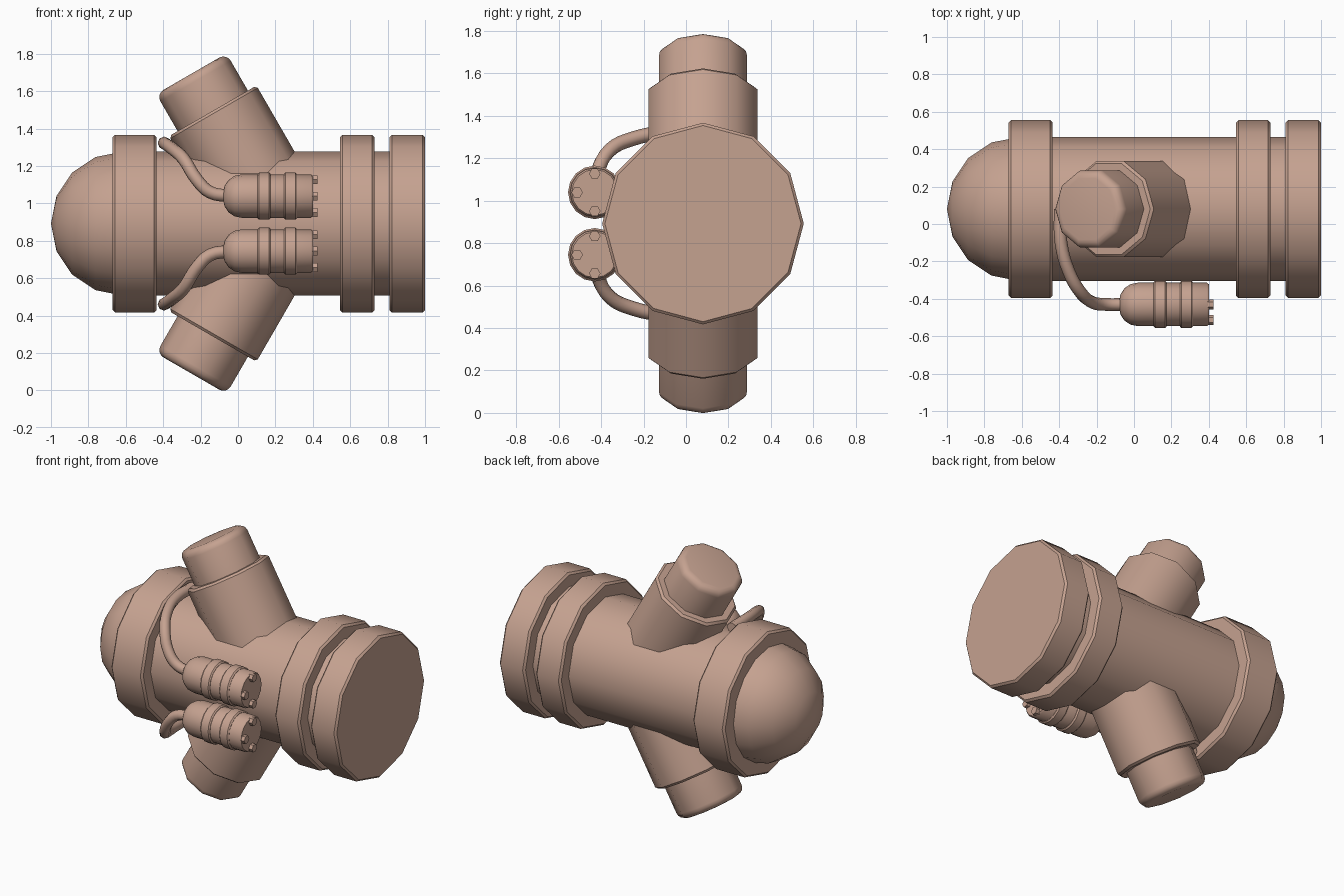
import bpy, bmesh, math
from mathutils import Vector

cube = bpy.data.objects.get("Cube")
if cube:
    bpy.data.objects.remove(cube, do_unlink=True)

clay = bpy.data.materials.new("dusty_clay")
clay.use_nodes = True
clay.diffuse_color = (0.56, 0.36, 0.28, 1)
clay.node_tree.nodes["Principled BSDF"].inputs["Base Color"].default_value = clay.diffuse_color

MID_Y, MID_Z = 0.08, 0.892
X, Z = Vector((1, 0, 0)), Vector((0, 0, 1))


def finish(obj, angle=42):
    obj.data.materials.clear()
    obj.data.materials.append(clay)
    bpy.ops.object.select_all(action='DESELECT')
    obj.select_set(True)
    bpy.context.view_layer.objects.active = obj
    bpy.ops.object.shade_smooth_by_angle(angle=math.radians(angle))


def lathe(name, profile, origin, axis=X, start=Z, sides=12, angle=42):
    """Revolve (distance, radius) pairs about an axis, first corner towards start."""
    origin, side = Vector(origin), axis.cross(start)
    bm = bmesh.new()
    rings = []
    for t, r in profile:
        if r == 0:
            rings.append([bm.verts.new(origin + axis * t)])
            continue
        turns = [2 * math.pi * i / sides for i in range(sides)]
        rings.append([bm.verts.new(origin + axis * t + (start * math.cos(a) + side * math.sin(a)) * r)
                      for a in turns])
    for a, b in zip(rings, rings[1:]):
        for i in range(sides):
            j = (i + 1) % sides
            if len(a) == 1:
                bm.faces.new((a[0], b[i], b[j]))
            elif len(b) == 1:
                bm.faces.new((a[i], a[j], b[0]))
            else:
                bm.faces.new((a[i], a[j], b[j], b[i]))
    # Flat ends close with a single polygon
    for ring in (rings[0], rings[-1]):
        if len(ring) > 1:
            bm.faces.new(ring)
    bmesh.ops.recalc_face_normals(bm, faces=bm.faces)
    mesh = bpy.data.meshes.new(name)
    bm.to_mesh(mesh)
    bm.free()
    obj = bpy.data.objects.new(name, mesh)
    bpy.context.collection.objects.link(obj)
    finish(obj, angle)
    return obj


def band(name, x0, x1, r, bevel, y, z, sides):
    return lathe(name, [(x0, r - bevel), (x0 + bevel, r), (x1 - bevel, r), (x1, r - bevel)],
                 (0, y, z), sides=sides)


def rounded(t, r, size, steps=4):
    """Profile points of a rounded outer corner ending at distance t."""
    arc = [math.pi / 2 * i / steps for i in range(steps + 1)]
    return [(t - size + size * math.sin(a), r - size + size * math.cos(a)) for a in arc]


# Main barrel, domed end and three collars
lathe("main_barrel", [(-0.64, 0.385), (0.98, 0.385)], (0, MID_Y, MID_Z))
dome_arc = [math.pi / 8 * i for i in range(5)]
lathe("end_dome", [(-0.385 * math.cos(a), 0.385 * math.sin(a)) for a in dome_arc],
      (-0.615, MID_Y, MID_Z), sides=16)
for name, x0, x1 in (("dome_collar", -0.67, -0.435), ("inner_collar", 0.545, 0.73),
                     ("end_collar", 0.81, 1.0)):
    band(name, x0, x1, 0.475, 0.013, MID_Y, MID_Z, 12)

# Everything else repeats above and below the barrel axis
for word, s in (("upper", 1), ("lower", -1)):
    # Slanted branch pipe with a rounded plug
    axis = Vector((-0.5, 0, 0.866 * s))
    start = Vector((0.866, 0, 0.5 * s))
    rim = (-0.135, MID_Y, MID_Z + 0.603 * s)
    lathe(word + "_branch_pipe", [(-0.68, 0.27), (-0.014, 0.27), (0, 0.256)],
          rim, axis, start, 10)
    lathe(word + "_branch_plug", [(-0.1, 0.217)] + rounded(0.229, 0.217, 0.045),
          rim, axis, start, 10)

    # Side connector: rounded back, two bands, three contact pins
    cy, cz = -0.43, MID_Z + 0.147 * s
    back = [(-x, r) for x, r in reversed(rounded(0.08, 0.116, 0.1))]
    lathe(word + "_connector", back + [(0.39, 0.116), (0.4, 0.108)], (0, cy, cz), sides=16)
    band(word + "_connector_back_band", 0.105, 0.175, 0.126, 0.008, cy, cz, 16)
    band(word + "_connector_front_band", 0.245, 0.315, 0.126, 0.008, cy, cz, 16)
    for place, dy, dz in (("top", 0, 0.088), ("outer", -0.083, 0), ("bottom", 0, -0.088)):
        lathe(f"{word}_{place}_pin", [(0.38, 0.027), (0.424, 0.027)],
              (0, cy + dy, cz + dz), start=Vector((0, 1, 0)), sides=6, angle=30)

    # Cable from the branch pipe to the connector
    path = [(-0.395, 0.08, 0.43), (-0.39, -0.1, 0.428), (-0.35, -0.25, 0.40),
            (-0.29, -0.36, 0.345), (-0.22, -0.42, 0.235), (-0.15, -0.43, 0.168),
            (-0.04, -0.43, 0.147)]
    curve = bpy.data.curves.new(word + "_cable", 'CURVE')
    curve.dimensions = '3D'
    curve.bevel_depth = 0.034
    curve.bevel_resolution = 2
    curve.resolution_u = 4
    curve.use_fill_caps = True
    spline = curve.splines.new('BEZIER')
    spline.bezier_points.add(len(path) - 1)
    for point, (x, y, dz) in zip(spline.bezier_points, path):
        point.co = (x, y, MID_Z + dz * s)
        point.handle_left_type = point.handle_right_type = 'AUTO'
    cable = bpy.data.objects.new(word + "_cable", curve)
    bpy.context.collection.objects.link(cable)
    bpy.ops.object.select_all(action='DESELECT')
    cable.select_set(True)
    bpy.context.view_layer.objects.active = cable
    bpy.ops.object.convert(target='MESH')
    finish(bpy.context.view_layer.objects.active, 60)
